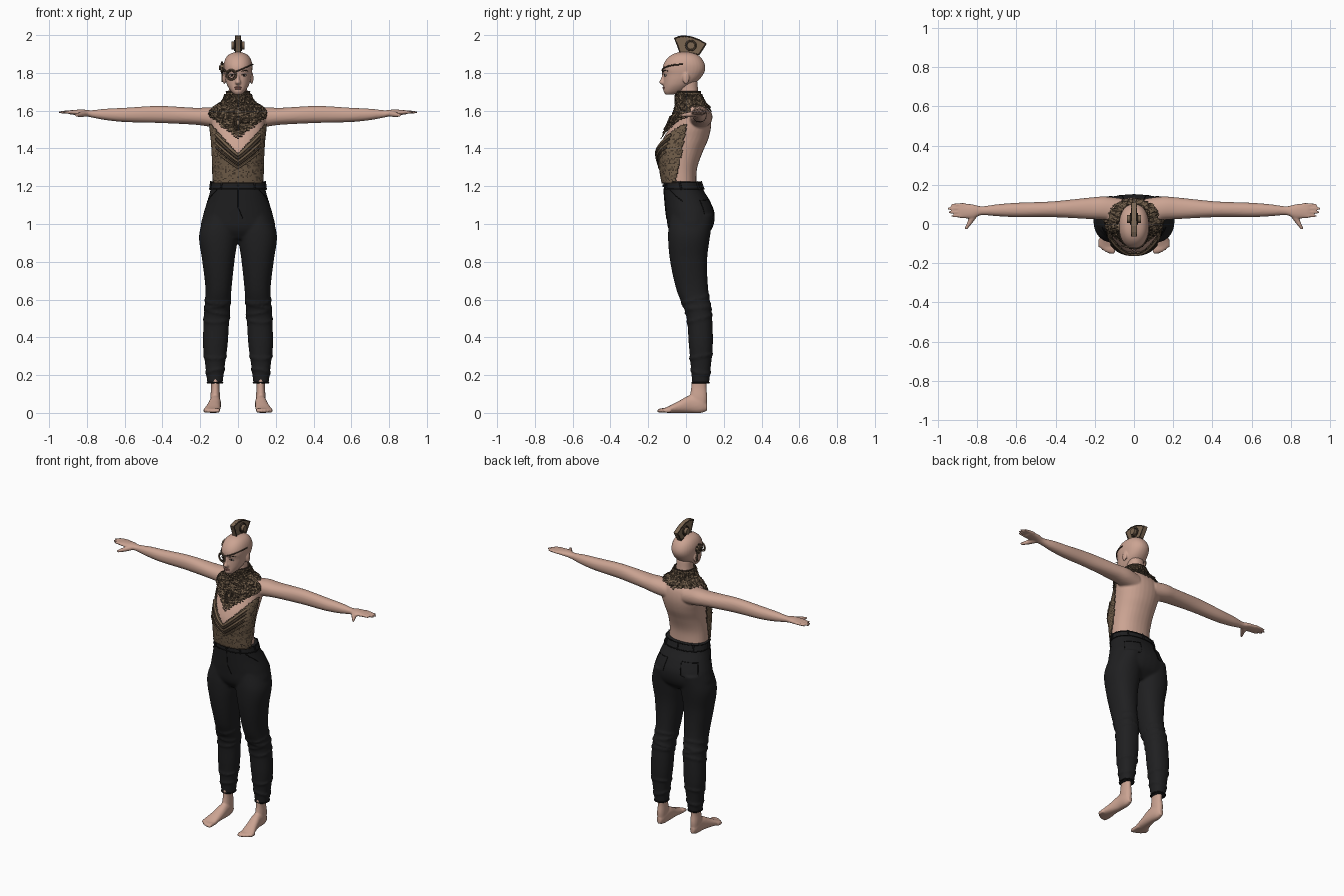
import bpy, bmesh, math, random
from mathutils import Vector, Matrix

random.seed(4)
if "Cube" in bpy.data.objects:
    bpy.data.objects.remove(bpy.data.objects["Cube"])


def material(name, r, g, b):
    m = bpy.data.materials.new(name)
    m.use_nodes = True
    m.diffuse_color = (r, g, b, 1)
    m.node_tree.nodes["Principled BSDF"].inputs["Base Color"].default_value = (r, g, b, 1)
    return m


SKIN = material("skin", .60, .37, .29)
BLACK = material("trouser black", .014, .014, .015)
SEAM = material("seam black", .006, .006, .006)
LACE = material("lace brown", .17, .115, .07)
DARK = material("dark brown", .055, .037, .024)
BRONZE = material("bronze", .20, .135, .085)
WHITE = material("eye white", .6, .56, .52)
IRIS = material("iris dark", .03, .02, .015)
LIP = material("lip rose", .40, .18, .15)


def add_object(name, bm, *mats, smooth=True):
    bmesh.ops.recalc_face_normals(bm, faces=bm.faces)
    me = bpy.data.meshes.new(name)
    bm.to_mesh(me)
    bm.free()
    for m in mats:
        me.materials.append(m)
    for p in me.polygons:
        p.use_smooth = smooth
    ob = bpy.data.objects.new(name, me)
    bpy.context.collection.objects.link(ob)
    return ob


def at(st, t):
    """Smoothly interpolated bounds (lo1, hi1, lo2, hi2) at station t."""
    if t <= st[0][0]:
        return st[0][1:]
    for i in range(len(st) - 1):
        a, b = st[i], st[i + 1]
        if t <= b[0]:
            p, q = st[max(i - 1, 0)], st[min(i + 2, len(st) - 1)]
            h = b[0] - a[0]
            u = (t - a[0]) / h
            res = []
            for k in range(1, 5):
                ma = (b[k] - p[k]) / (b[0] - p[0]) * h
                mb = (q[k] - a[k]) / (q[0] - a[0]) * h
                res.append(a[k] * (1 + 2 * u) * (1 - u) ** 2 + ma * u * (1 - u) ** 2
                           + b[k] * u * u * (3 - 2 * u) + mb * u * u * (u - 1))
            return res
    return st[-1][1:]


def ring_point(st, t, ang, off=0, axis="z", n=2.2):
    a, b, c, d = at(st, t)
    co, si = math.cos(ang), math.sin(ang)
    e = 2 / n
    p = (a + b) / 2 + ((b - a) / 2 + off) * math.copysign(abs(co) ** e, co)
    q = (c + d) / 2 + ((d - c) / 2 + off) * math.copysign(abs(si) ** e, si)
    return Vector({"x": (t, p, q), "y": (p, t, q), "z": (p, q, t)}[axis])


def loft(bm, st, axis="z", steps=40, seg=32, side=1):
    rings = []
    for i in range(steps + 1):
        t = st[0][0] + (st[-1][0] - st[0][0]) * i / steps
        pts = [ring_point(st, t, math.tau * k / seg, 0, axis) for k in range(seg)]
        rings.append([bm.verts.new((p.x * side, p.y, p.z)) for p in pts])
    for r, s in zip(rings, rings[1:]):
        for k in range(seg):
            bm.faces.new((r[k], r[k - 1], s[k - 1], s[k]))
    bm.faces.new(rings[0])
    bm.faces.new(rings[-1])


def fuse(ob, voxel, rounds):
    m = ob.modifiers.new("fuse", "REMESH")
    m.mode, m.voxel_size, m.use_smooth_shade = "VOXEL", voxel, True
    s = ob.modifiers.new("soften", "SMOOTH")
    s.factor, s.iterations = .5, rounds


def wire(name, pts, radius, mat, closed=False):
    cu = bpy.data.curves.new(name, "CURVE")
    cu.dimensions, cu.bevel_depth, cu.bevel_resolution = "3D", radius, 1
    cu.use_fill_caps = True
    sp = cu.splines.new("POLY")
    sp.points.add(len(pts) - 1)
    for p, v in zip(sp.points, pts):
        p.co = (*v, 1)
    sp.use_cyclic_u = closed
    cu.materials.append(mat)
    bpy.context.collection.objects.link(bpy.data.objects.new(name, cu))


def ball(name, loc, size, mat):
    bm = bmesh.new()
    bmesh.ops.create_uvsphere(bm, u_segments=20, v_segments=12, radius=1,
                              matrix=Matrix.LocRotScale(Vector(loc), None, Vector(size)))
    add_object(name, bm, mat)


def drum(name, loc, radius, depth, mat, seg=24):
    bm = bmesh.new()
    bmesh.ops.create_cone(bm, cap_ends=True, segments=seg, radius1=radius, radius2=radius, depth=depth,
                          matrix=Matrix.Translation(loc) @ Matrix.Rotation(math.pi / 2, 4, "Y"))
    add_object(name, bm, mat, smooth=False)


def shell(name, st, z0, z1, rows, off, thick, rough, dark, keep):
    """Lace sheet that follows a body section wherever keep(x, y, z) holds."""
    bm = bmesh.new()
    seg = 110
    grid = [[bm.verts.new(ring_point(st, z0 + (z1 - z0) * i / rows, math.tau * k / seg,
                                     off + random.uniform(-rough, rough)))
             for k in range(seg)] for i in range(rows + 1)]
    for r, s in zip(grid, grid[1:]):
        for k in range(seg):
            c = (r[k].co + s[k - 1].co) / 2
            if keep(*c):
                f = bm.faces.new((r[k - 1], r[k], s[k], s[k - 1]))
                f.material_index = int(random.random() < dark)
    bmesh.ops.delete(bm, geom=[v for v in bm.verts if not v.link_faces], context="VERTS")
    ob = add_object(name, bm, LACE, DARK, smooth=rough == 0)
    m = ob.modifiers.new("thickness", "SOLIDIFY")
    m.thickness, m.offset = thick, 0


# Body sections: (station, low, high, low, high)
torso = [(1.16, -.125, .125, -.10, .06), (1.23, -.125, .125, -.12, .055), (1.30, -.125, .125, -.132, .06),
         (1.38, -.128, .128, -.145, .088), (1.45, -.133, .133, -.122, .118), (1.52, -.142, .142, -.08, .133),
         (1.58, -.14, .14, -.055, .128), (1.62, -.115, .115, -.04, .108), (1.645, -.075, .075, -.037, .085),
         (1.68, -.053, .053, -.038, .068), (1.76, -.048, .048, -.04, .06)]
head = [(1.685, -.018, .018, -.108, -.07), (1.70, -.035, .035, -.118, -.02), (1.73, -.055, .055, -.118, .025),
        (1.76, -.066, .066, -.118, .065), (1.79, -.072, .072, -.118, .09), (1.82, -.076, .076, -.124, .102),
        (1.85, -.075, .075, -.117, .098), (1.88, -.064, .064, -.096, .08), (1.90, -.044, .044, -.068, .053),
        (1.912, -.012, .012, -.03, .012)]
arm = [(.06, 0, .13, 1.50, 1.61), (.15, .02, .14, 1.515, 1.617), (.22, .025, .135, 1.525, 1.615),
       (.42, .035, .115, 1.535, 1.625), (.6, .035, .108, 1.54, 1.615), (.7, .04, .10, 1.55, 1.61),
       (.78, .045, .09, 1.565, 1.602), (.82, .03, .10, 1.573, 1.606), (.89, .03, .105, 1.58, 1.603)]
thumb = [(-.027, .85, .866, 1.568, 1.584), (.01, .82, .85, 1.566, 1.592), (.05, .79, .835, 1.568, 1.6)]
ankle = [(.03, .097, .145, .02, .11), (.08, .095, .147, .02, .113), (.14, .098, .142, .028, .108),
         (.25, .095, .148, .035, .115)]
foot = [(-.12, .098, .182, .002, .024), (-.09, .094, .18, 0, .036), (-.04, .092, .165, 0, .062),
        (.02, .09, .152, 0, .092), (.08, .095, .147, 0, .09), (.112, .107, .135, .012, .05)]
nose = [(1.736, -.010, .010, -.126, -.105), (1.748, -.015, .015, -.142, -.105),
        (1.77, -.009, .009, -.133, -.10), (1.80, -.007, .007, -.121, -.10)]
bm = bmesh.new()
loft(bm, torso, steps=60)
for s in (1, -1):
    loft(bm, arm, "x", 60, side=s)
    loft(bm, thumb, "y", 16, 14, s)
    for i, tip in enumerate((.93, .948, .952, .935)):
        y = .041 + .019 * i
        loft(bm, [(.86, y - .009, y + .009, 1.583, 1.602), (tip - .03, y - .008, y + .008, 1.584, 1.6),
                  (tip, y - .005, y + .005, 1.587, 1.596)], "x", 14, 12, s)
    loft(bm, ankle, side=s)
    loft(bm, foot, "y", side=s)
    for i in range(5):
        x, w, tip = .108 + .0165 * i, .0125 - .001 * i, -.152 + .002 * i * i
        loft(bm, [(tip, x - w * .6, x + w * .6, .004, .016), (tip + .012, x - w, x + w, .001, .024),
                  (-.08, x - w, x + w, .001, .026)], "y", 12, 12, s)
fuse(add_object("body", bm, SKIN), .0062, 2)

# Head with nose and ears
bm = bmesh.new()
loft(bm, head, steps=50)
loft(bm, nose, steps=14, seg=12)
for s in (1, -1):
    bmesh.ops.create_uvsphere(bm, u_segments=14, v_segments=10, radius=1, matrix=Matrix.LocRotScale(
        Vector((s * .073, .0, 1.772)), None, Vector((.009, .018, .032))))
fuse(add_object("head", bm, SKIN), .0045, 3)

# Face
for s, side in ((1, "left"), (-1, "right")):
    eye = ring_point(head, 1.787, math.radians(-90 + s * 24))
    ball(side + "_eye", eye + Vector((0, .002, 0)), (.013, .006, .006), WHITE)
    ball(side + "_iris", eye + Vector((0, -.003, 0)), (.005, .003, .005), IRIS)
    brow = [ring_point(head, 1.807 + .006 * math.sin(i * .45), math.radians(-90 + s * (12 + i * 5)), .001)
            for i in range(7)]
    wire(side + "_brow", brow, .0022, DARK)
    wire(side + "_lash", [eye + Vector((.013 * math.cos(a), -.005, .007 * math.sin(a)))
                          for a in (0, .6, 1.1, 1.57, 2.0, 2.5, 3.14)], .0015, IRIS)
for name, z in (("upper_lip", 1.723), ("lower_lip", 1.716)):
    ball(name, (0, -.117, z), (.019, .007, .005), LIP)

# Lace top, open at the back, with a draped neckline
shell("lace_top", torso, 1.215, 1.53, 52, .009, .006, 0, .22,
      lambda x, y, z: y < -.055 + (z - 1.22) * .2 and z < 1.37 + 1.1 * abs(x))


def front(x, z, off):
    a, b, c, d = at(torso, z)
    k = min(abs(x) / (b + off), 1)
    return Vector((x, (c + d) / 2 - ((d - c) / 2 + off) * (1 - k ** 2.2) ** (1 / 2.2), z))


for i in range(5):
    drape = [front(x * .0065, 1.365 - .017 * i + (1.15 - .06 * i) * abs(x * .0065) ** 1.1, .012)
             for x in range(-18, 19)]
    wire("neckline_drape", drape, .008 - .0008 * i, DARK if i % 2 else LACE)
wire("top_hem", [ring_point(torso, 1.217, math.radians(a), .010) for a in range(-170, -9, 5)], .004, DARK)

# High lace collar and ragged bib, layered
for name, off, rough, lift in (("lace_collar", .011, .002, 0), ("lace_ruffle", .016, .006, .012)):
    shell(name, torso, 1.45, 1.70 - lift, 40, off, .004, rough, .38,
          lambda x, y, z: z > random.uniform(0, .012) + lift +
          (1.45 + .75 * abs(x) if y < .02 else 1.595 + .15 * abs(x)))
wire("collar_edge", [ring_point(torso, 1.70, math.tau * k / 40, .012) for k in range(40)], .004, DARK, True)
# Bib ornament
for r in (.034, .02):
    wire("bib_scroll", [front(r * .7 * math.cos(k * .3), 1.535 + r * math.sin(k * .3), .024)
                        for k in range(18)], .005, DARK)
ball("bib_jewel", front(0, 1.535, .02), (.01, .008, .013), BRONZE)

# Trousers
hips = [(.92, -.14, .14, -.06, .08), (.97, -.194, .194, -.092, .135), (1.05, -.184, .184, -.105, .152),
        (1.12, -.163, .163, -.112, .128), (1.18, -.146, .146, -.117, .092), (1.225, -.14, .14, -.12, .075)]
leg = [(.155, .082, .162, .033, .122), (.25, .07, .173, .025, .132), (.36, .055, .185, .015, .142),
       (.52, .045, .18, 0, .137), (.65, .035, .172, -.05, .118), (.81, .018, .19, -.085, .112),
       (.94, .0, .206, -.095, .128), (1.05, .0, .175, -.085, .145)]
bm = bmesh.new()
loft(bm, hips)
for s in (1, -1):
    loft(bm, leg, steps=70, side=s)
    # Cloth folds around knee and shin
    for z, tilt, o in ((.6, .02, 0), (.57, -.015, 2), (.54, .018, 1), (.5, -.02, 3), (.3, .012, 0), (.22, -.012, 1)):
        for k in range(24):
            w = ring_point(leg, z + tilt * math.sin(k * .26 + o), k * math.tau / 24)
            bmesh.ops.create_icosphere(bm, subdivisions=1, radius=.008,
                                       matrix=Matrix.Translation((w.x * s, w.y, w.z)))
fuse(add_object("trousers", bm, BLACK), .008, 3)

for z in (1.222, 1.185):
    wire("waistband_seam", [ring_point(hips, z, math.tau * k / 64, .001) for k in range(64)], .003, SEAM, True)
for a in (-125, -55, -5, 50, 90, 130, 185):
    wire("belt_loop", [ring_point(hips, z, math.radians(a), .004) for z in (1.182, 1.2, 1.226)], .005, BLACK)
wire("fly_seam", [ring_point(hips, 1.18 - .01 * k, math.radians(-90 + (k > 9) * (k - 9)), .001)
                  for k in range(16)], .002, SEAM)
wire("waist_button", [ring_point(hips, 1.203, math.radians(-90), o) for o in (0, .006)], .007, SEAM)
for s in (1, -1):
    wire("front_pocket", [ring_point(hips, 1.18 - .006 * k, math.radians(-90 + s * (48 + 3.2 * k)), .001)
                          for k in range(11)], .002, SEAM)
    corners = ((16, 1.13), (58, 1.125), (57, 1.05), (37, 1.03), (18, 1.05))
    wire("back_pocket", [ring_point(hips, z0 + (z1 - z0) * k / 6, math.radians(90 - s * (a0 + (a1 - a0) * k / 6)), .001)
                         for (a0, z0), (a1, z1) in zip(corners, corners[1:] + corners[:1]) for k in range(6)],
         .002, SEAM, True)
    hem = [ring_point(leg, .16, math.tau * k / 32) for k in range(32)]
    wire("trouser_hem", [(p.x * s, p.y, p.z) for p in hem], .004, SEAM, True)

# Fan crest on the crown
fan = [(-.064, 1.985), (-.04, 1.995), (-.01, 1.999), (.03, 1.993), (.07, 1.978), (.11, 1.955),
       (.09, 1.922), (.07, 1.893), (.02, 1.902), (-.033, 1.902), (-.048, 1.945)]
bm = bmesh.new()
face = bm.faces.new([bm.verts.new((-.012, y, z)) for y, z in fan])
ext = bmesh.ops.extrude_face_region(bm, geom=[face])
bmesh.ops.translate(bm, vec=(.024, 0, 0), verts=[v for v in ext["geom"] if isinstance(v, bmesh.types.BMVert)])
add_object("crest_fan", bm, BRONZE, smooth=False)
for s in (1, -1):
    wire("crest_rim", [(s * .012, .02 + (y - .02) * .95, 1.945 + (z - 1.945) * .93) for y, z in fan], .004, DARK, True)
    wire("crest_ring", [(s * .016, .026 + .026 * math.cos(k * .314), 1.945 + .026 * math.sin(k * .314))
                        for k in range(20)], .005, DARK, True)
drum("crest_hub", (0, .026, 1.945), .02, .07, BRONZE)

# Eyepiece, strap and side ornament
lens = ring_point(head, 1.79, math.radians(-114), .008)
for r, t, m in ((.027, .004, BRONZE), (.019, .0025, DARK)):
    wire("eyepiece_ring", [lens + Vector((r * math.cos(k * .2618), .25 * r * -math.cos(k * .2618),
                                          r * math.sin(k * .2618))) for k in range(24)], t, m, True)
wire("left_strap", [ring_point(head, 1.805 + .04 * math.sin(k / 20 * 1.57), math.radians(-100 + 4.9 * k), .002)
                    for k in range(21)], .004, DARK)
wire("right_strap", [ring_point(head, 1.80 + .0025 * k, math.radians(-132 - 4 * k), .003)
                     for k in range(13)], .005, DARK)
drum("side_gear", (-.084, -.015, 1.828), .024, .018, BRONZE, 12)
drum("side_gear_cap", (-.092, -.015, 1.828), .012, .016, DARK, 12)
for k in range(8):
    d = Vector((0, math.cos(k * .785), math.sin(k * .785)))
    c = Vector((-.084, -.015, 1.828))
    wire("gear_tooth", [c + d * .02, c + d * .032], .005, DARK)
wire("ear_cuff", [(-.083, -.01 + .02 * math.sin(k * .4), 1.81 - .008 * k) for k in range(8)], .005, BRONZE)
